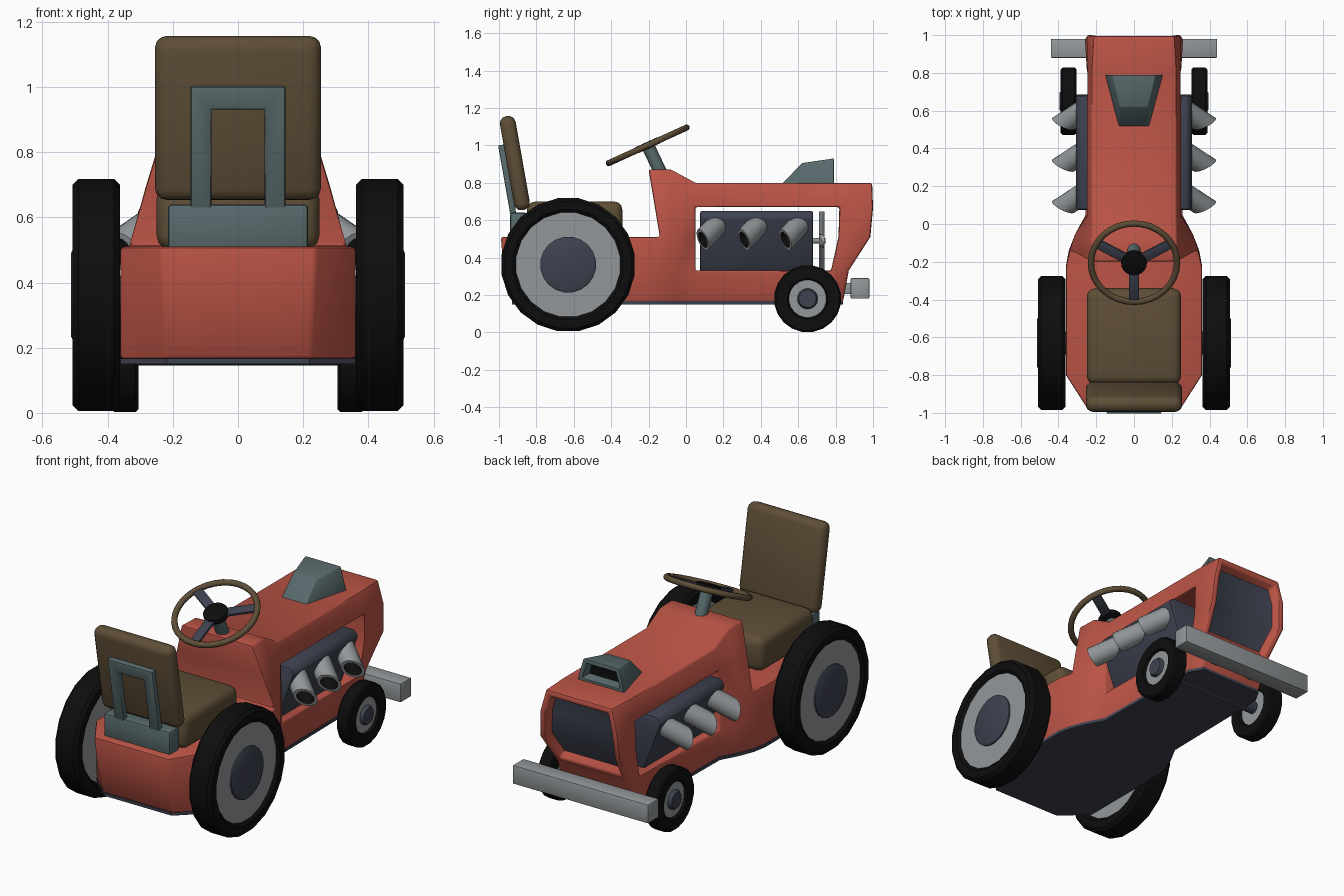
import bpy, bmesh, math
from mathutils import Matrix, Vector

if "Cube" in bpy.data.objects:
    bpy.data.objects.remove(bpy.data.objects["Cube"])


def material(name, r, g, b):
    m = bpy.data.materials.new(name)
    m.diffuse_color = (r, g, b, 1)
    m.use_nodes = True
    m.node_tree.nodes["Principled BSDF"].inputs["Base Color"].default_value = m.diffuse_color
    return m


RED = material("red paint", .50, .088, .061)
GREY = material("light grey metal", .29, .31, .32)
BROWN = material("brown leather", .112, .076, .038)
TEAL = material("grey teal metal", .098, .144, .15)
SLATE = material("dark slate", .048, .054, .08)
BLACK = material("black rubber", .004, .004, .004)


def finish(name, bm, mats, bevel=0, segs=2, angle=35):
    bmesh.ops.recalc_face_normals(bm, faces=bm.faces[:])
    me = bpy.data.meshes.new(name)
    bm.to_mesh(me)
    bm.free()
    for m in mats:
        me.materials.append(m)
    ob = bpy.data.objects.new(name, me)
    bpy.context.collection.objects.link(ob)
    bpy.ops.object.select_all(action='DESELECT')
    ob.select_set(True)
    bpy.context.view_layer.objects.active = ob
    if bevel:
        mod = ob.modifiers.new("bevel", 'BEVEL')
        mod.width, mod.segments = bevel, segs
        mod.limit_method = 'ANGLE'
        bpy.ops.object.modifier_apply(modifier=mod.name)
    bpy.ops.object.shade_smooth_by_angle(angle=math.radians(angle))
    return ob


def box(name, loc, size, mat, bevel=.01, segs=2, rot=Matrix()):
    bm = bmesh.new()
    m = Matrix.Translation(loc) @ rot @ Matrix.Diagonal((*size, 1))
    bmesh.ops.create_cube(bm, size=1, matrix=m)
    return finish(name, bm, [mat], bevel, segs)


def prism(name, pts, y0, y1, mat, bevel=.01, m=Matrix()):
    # xz outline swept along y
    bm = bmesh.new()
    a = [bm.verts.new(m @ Vector((x, y0, z))) for x, z in pts]
    b = [bm.verts.new(m @ Vector((x, y1, z))) for x, z in pts]
    bm.faces.new(a)
    bm.faces.new(b)
    for i in range(len(pts)):
        j = (i + 1) % len(pts)
        bm.faces.new((a[i], a[j], b[j], b[i]))
    return finish(name, bm, [mat], bevel)


def rod(name, p, q, r, mat, seg=16, bevel=0):
    p, q = Vector(p), Vector(q)
    bm = bmesh.new()
    m = Matrix.Translation((p + q) / 2) @ (q - p).to_track_quat('Z', 'Y').to_matrix().to_4x4()
    bmesh.ops.create_cone(bm, cap_ends=True, segments=seg, radius1=r, radius2=r,
                          depth=(q - p).length, matrix=m)
    return finish(name, bm, [mat], bevel)


def lathe(name, prof, y, z, side, mat, seg=20):
    # (x, radius) profile turned about a sideways axle
    bm = bmesh.new()
    rings = [[bm.verts.new((side * x, y + r * math.sin(t), z + r * math.cos(t)))
              for t in (2 * math.pi * (k + .5) / seg for k in range(seg))] for x, r in prof]
    for a, b in zip(rings, rings[1:]):
        for k in range(seg):
            n = (k + 1) % seg
            bm.faces.new((a[k], a[n], b[n], b[k]))
    bmesh.ops.remove_doubles(bm, verts=bm.verts[:], dist=1e-5)
    return finish(name, bm, [mat], angle=40)


# Body: side grid of cells with a window gap, closed across the width
# y at z .165, .33, .51, mid, top | top z | half width low, deck, mid, top
ST = [(-.93, -.975, -.99, -.99, -.99, .80, .22, .24, .24, .24),
      (-.80, -.80, -.80, -.80, -.80, .80, .36, .36, .36, .36),
      (-.22, -.22, -.22, -.22, -.22, .80, .36, .36, .36, .36),
      (-.14, -.14, -.14, -.17, -.20, .87, .345, .34, .285, .23),
      (-.05, -.05, -.05, -.06, -.08, .87, .31, .31, .275, .225),
      (.05, .05, .05, .05, .05, .80, .255, .25, .25, .225),
      (.76, .775, .815, .82, .82, .80, .245, .25, .25, .225),
      (.84, .87, .985, 1.0, .995, .80, .20, .26, .25, .215)]


def corner(i, j, s):
    e = ST[i]
    z = (.165, .33, .51, .69 if e[5] > .8 else .67, e[5])[j]
    w = (e[6], (e[6] + e[7]) / 2, e[7], e[8], e[9])[j]
    return (s * w, e[j], z)


cells = [(i, j) for i in range(7) for j in range(4)
         if (j < 2 or i >= 3) and not (i == 5 and j in (1, 2))]
bm = bmesh.new()
V, count = {}, {}


def vert(i, j, s):
    if (i, j, s) not in V:
        V[i, j, s] = bm.verts.new(corner(i, j, s))
    return V[i, j, s]


for i, j in cells:
    ring = [(i, j), (i + 1, j), (i + 1, j + 1), (i, j + 1)]
    for s in (-1, 1):
        bm.faces.new([vert(*c, s) for c in ring])
    for a, b in zip(ring, ring[1:] + ring[:1]):
        count.setdefault(frozenset((a, b)), []).append((a, b))
front = []
for pairs in count.values():
    if len(pairs) == 1:
        a, b = pairs[0]
        f = bm.faces.new((vert(*a, -1), vert(*b, -1), vert(*b, 1), vert(*a, 1)))
        if a[0] == b[0] == 7 and min(a[1], b[1]) >= 1:
            front.append(f)
bmesh.ops.recalc_face_normals(bm, faces=bm.faces[:])
# recessed front grille
bmesh.ops.inset_region(bm, faces=front, thickness=.035, depth=0, use_even_offset=True)
bmesh.ops.inset_region(bm, faces=front, thickness=.012, depth=-.05, use_even_offset=True)
for f in front:
    f.material_index = 1
finish("body", bm, [RED, SLATE], .012)

# Underside plate following the body outline
bm = bmesh.new()
line = [(e[6], e[0]) for e in ST]
line += [(-x, y) for x, y in reversed(line)]
f = bm.faces.new([bm.verts.new((x, y, .15)) for x, y in line])
ext = bmesh.ops.extrude_face_region(bm, geom=[f])
bmesh.ops.translate(bm, vec=(0, 0, .017),
                    verts=[v for v in ext['geom'] if isinstance(v, bmesh.types.BMVert)])
finish("underside_plate", bm, [SLATE])

# Engine block, fan
half = [(.20, .32), (.25, .45), (.31, .615), (.285, .65)]
prism("engine_block", half + [(-x, z) for x, z in reversed(half)], .075, .68, SLATE, .012)
rod("fan_shaft", (0, .67, .49), (0, .745, .49), .015, GREY)
rod("fan_hub", (0, .71, .49), (0, .74, .49), .035, GREY)
for k in range(4):
    rot = Matrix.Rotation(k * math.pi / 2, 4, 'Y')
    box("fan_blade", Vector((0, .725, .49)) + rot @ Vector((0, 0, .085)), (.045, .008, .14),
        GREY, 0, rot=rot @ Matrix.Rotation(.5, 4, 'Z'))

# Exhaust pipes with slanted open ends
for s in (-1, 1):
    for y in (.14, .36, .58):
        start, end = Vector((.23, y + .045, .595)), Vector((.375, y - .05, .495))
        d = (end - start).normalized()
        n = Vector((.38, -.85, -.3)).normalized()
        u = d.cross(Vector((0, 0, 1))).normalized()
        v = d.cross(u)
        bm = bmesh.new()
        rings = []
        for r, base in ((.058, start), (.058, None), (.042, None), (.040, start + d * .08)):
            ring = []
            for k in range(16):
                t = k * math.pi / 8
                off = (u * math.cos(t) + v * math.sin(t)) * r
                p = (base or end) + off
                if base is None:
                    p = p - d * (off.dot(n) / d.dot(n))
                ring.append(bm.verts.new((s * p.x, p.y, p.z)))
            rings.append(ring)
        for q, (a, b) in enumerate(zip(rings, rings[1:])):
            for k in range(16):
                f = bm.faces.new((a[k], a[k - 1], b[k - 1], b[k]))
                f.material_index = int(q == 2)
        bm.faces.new(rings[0])
        bm.faces.new(rings[3]).material_index = 1
        finish("exhaust_pipe", bm, [GREY, BLACK])

# Hood scoop with open mouth
bm = bmesh.new()
lo = [(-.155, .79, .79), (.155, .79, .79), (.08, .51, .79), (-.08, .51, .79)]
hi = [(-.115, .79, .93), (.115, .79, .93), (.075, .62, .905), (-.075, .62, .905)]
a, b = [[bm.verts.new(p) for p in pts] for pts in (lo, hi)]
bm.faces.new(a)
bm.faces.new(b)
sides = [bm.faces.new((a[k], a[(k + 1) % 4], b[(k + 1) % 4], b[k])) for k in range(4)]
bmesh.ops.recalc_face_normals(bm, faces=bm.faces[:])
bmesh.ops.inset_region(bm, faces=sides[:1], thickness=.025, depth=0, use_even_offset=True)
bmesh.ops.inset_region(bm, faces=sides[:1], thickness=.004, depth=-.06, use_even_offset=True)
sides[0].material_index = 1
finish("hood_scoop", bm, [TEAL, BLACK], .005)

# Wheels
for s in (-1, 1):
    for pos, y, z, x0, x1, R, rim, hub, bulge in (
            ("rear", -.63, .362, .362, .508, .36, .28, .15, .513),
            ("front", .65, .18, .305, .388, .18, .10, .055, .395)):
        c = R * .05
        lathe(pos + "_tyre", [(x0 + .015, rim), (x0, rim + c), (x0, R - c), (x0 + c, R),
                              (x1 - c, R), (x1, R - c), (x1, rim + c), (x1 - .015, rim),
                              (x0 + .015, rim)], y, z, s, BLACK)
        lathe(pos + "_rim", [(x0 + .016, 0), (x0 + .016, rim + .004),
                             (x1 - .014, rim + .004), (x1 - .014, 0)], y, z, s, GREY)
        lathe(pos + "_hub", [(x1 - .03, 0), (x1 - .03, hub), (x1 - .005, hub),
                             (bulge, hub * .85), (bulge, 0)], y, z, s, SLATE)
rod("front_axle", (-.33, .65, .18), (.33, .65, .18), .035, SLATE)
rod("rear_axle", (-.40, -.63, .362), (.40, -.63, .362), .06, SLATE)

# Bumper
box("bumper", (0, .93, .235), (.88, .10, .11), GREY, .006)
for s in (-1, 1):
    box("bumper_bracket", (s * .13, .85, .235), (.05, .10, .06), GREY, .005)

# Seat
tilt = Matrix.Rotation(math.radians(10), 4, 'X')
box("seat_cushion", (0, -.595, .60), (.50, .51, .20), BROWN, .045, 3)
box("seat_back", (0, -.915, .905), (.51, .085, .51), BROWN, .038, 3, tilt)
prism("seat_frame", [(-.145, -.22), (-.145, .205), (.145, .205), (.145, -.22),
                     (.082, -.22), (.082, .135), (-.082, .135), (-.082, -.22)],
      -.016, .016, TEAL, .006, Matrix.Translation((0, -.953, .80)) @ tilt)
box("seat_bracket", (0, -.895, .57), (.43, .09, .14), TEAL, .012)

# Steering wheel
turn = Matrix.Translation((0, -.205, 1.0)) @ Matrix.Rotation(math.radians(24.5), 4, 'X')
bpy.ops.mesh.primitive_torus_add(major_segments=32, minor_segments=10,
                                 major_radius=.228, minor_radius=.017)
ring = bpy.context.object
ring.name = "steering_wheel_rim"
ring.matrix_world = turn
ring.data.materials.append(BROWN)
bpy.ops.object.shade_smooth()
for k in range(3):
    spin = turn @ Matrix.Rotation(k * math.tau / 3, 4, 'Z')
    box("steering_spoke", spin @ Vector((0, -.13, 0)), (.055, .19, .018), SLATE, .005,
        rot=spin.to_3x3().to_4x4())
rod("steering_hub", turn @ Vector((0, 0, -.018)), turn @ Vector((0, 0, .018)), .068, BLACK, 20, .006)
rod("steering_column", (0, -.11, .80), (0, -.20, .99), .035, TEAL)
